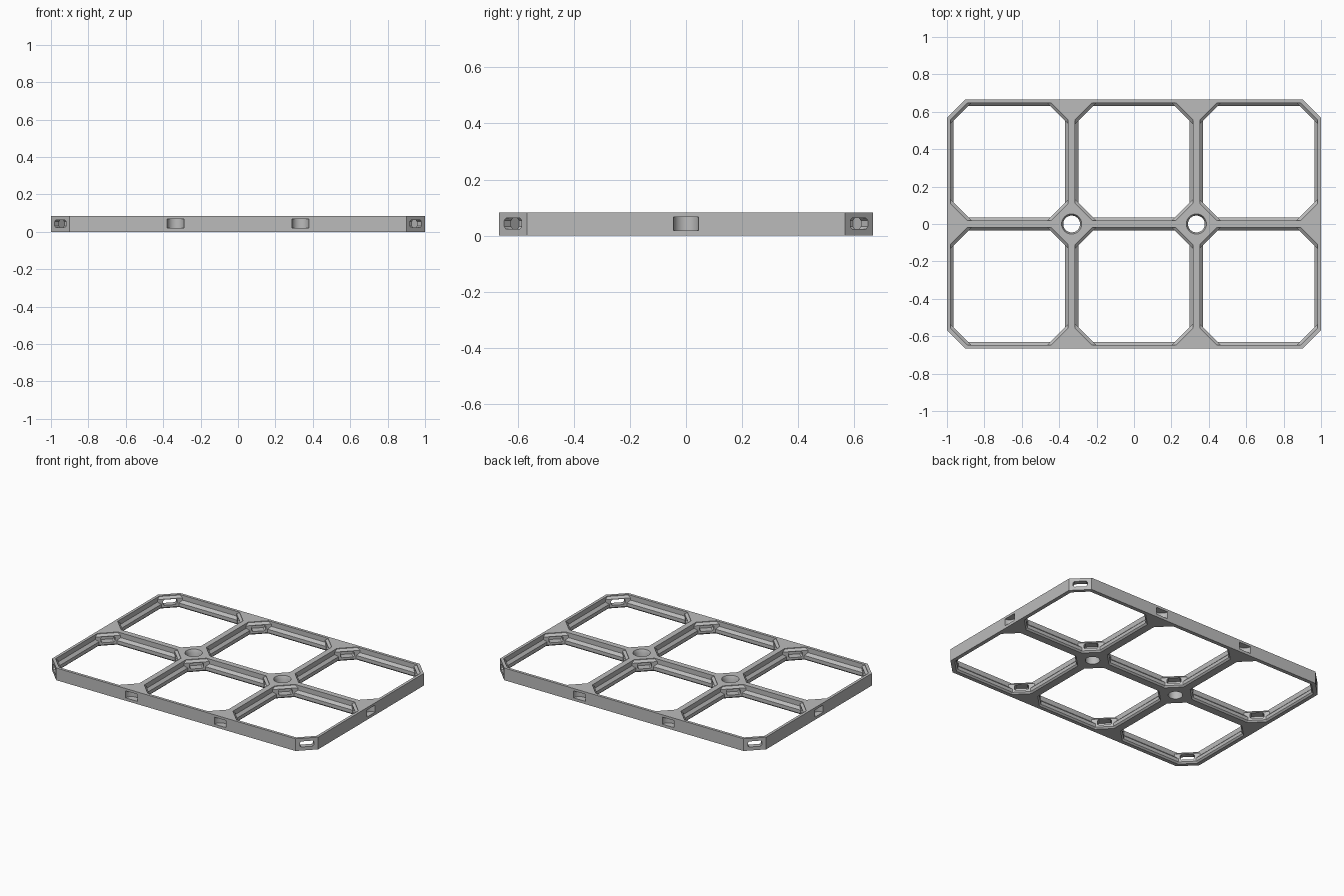
import bpy, bmesh, math
from mathutils import Matrix, Vector

if "Cube" in bpy.data.objects:
    bpy.data.objects.remove(bpy.data.objects["Cube"])

COLS, ROWS = 3, 2
PITCH = 2 / COLS
HEIGHT = 0.083
HALF_X, HALF_Y = PITCH * COLS / 2, PITCH * ROWS / 2

grey = bpy.data.materials.new("plain grey")
grey.use_nodes = True
grey.diffuse_color = (0.5, 0.5, 0.5, 1)
grey.node_tree.nodes["Principled BSDF"].inputs["Base Color"].default_value = (0.5, 0.5, 0.5, 1)


def octagon(hx, hy, cut):
    """Rectangle with cut corners, counterclockwise."""
    return [(hx, cut - hy), (hx, hy - cut), (hx - cut, hy), (cut - hx, hy),
            (-hx, hy - cut), (-hx, cut - hy), (cut - hx, -hy), (hx - cut, -hy)]


def circle(r, n=40):
    return [(r * math.cos(2 * math.pi * i / n), r * math.sin(2 * math.pi * i / n)) for i in range(n)]


def loft(bm, layers, matrix=Matrix()):
    """Closed solid through stacked outlines given as (z, points)."""
    rings = [[bm.verts.new(matrix @ Vector((x, y, z))) for x, y in pts] for z, pts in layers]
    n = len(rings[0])
    for low, high in zip(rings, rings[1:]):
        for i in range(n):
            j = (i + 1) % n
            bm.faces.new((low[i], low[j], high[j], high[i]))
    bm.faces.new(rings[0][::-1])
    bm.faces.new(rings[-1])


def finish(bm, name):
    bmesh.ops.recalc_face_normals(bm, faces=bm.faces)
    mesh = bpy.data.meshes.new(name)
    bm.to_mesh(mesh)
    bm.free()
    mesh.materials.append(grey)
    obj = bpy.data.objects.new(name, mesh)
    bpy.context.collection.objects.link(obj)
    return obj


def carve(target, bm, name):
    cutter = finish(bm, name)
    cutter.hide_render = True
    mod = target.modifiers.new(name, 'BOOLEAN')
    mod.operation = 'DIFFERENCE'
    mod.solver = 'EXACT'
    mod.object = cutter
    bpy.context.view_layer.objects.active = target
    bpy.ops.object.modifier_apply(modifier=mod.name)
    bpy.data.objects.remove(cutter)


# Solid panel with cut corners
bm = bmesh.new()
outline = octagon(HALF_X, HALF_Y, 0.1)
loft(bm, [(0, outline), (HEIGHT, outline)])
panel = finish(bm, "grid_panel")

cells = [((c + 0.5) * PITCH - HALF_X, (r + 0.5) * PITCH - HALF_Y)
         for c in range(COLS) for r in range(ROWS)]

# Cell openings: (height, side wall half width, corner wall depth)
profile = [(-0.01, 0.026, 0.136), (0, 0.026, 0.136), (0.01, 0.036, 0.15),
           (0.033, 0.036, 0.15), (0.05, 0.019, 0.15), (0.066, 0.019, 0.15),
           (HEIGHT - 0.004, 0.019, 0.128), (0.1, 0.019, 0.128)]
bm = bmesh.new()
for x, y in cells:
    layers = []
    for z, wall, corner in profile:
        half = PITCH / 2 - wall
        layers.append((z, octagon(half, half, corner - 2 * wall)))
    loft(bm, layers, Matrix.Translation((x, y, 0)))
carve(panel, bm, "cell_cutter")

# Countersunk screw holes at the inner crossings
bm = bmesh.new()
for c in range(1, COLS):
    for r in range(1, ROWS):
        loft(bm, [(-0.01, circle(0.045)), (HEIGHT - 0.02, circle(0.045)),
                  (HEIGHT, circle(0.054)), (0.1, circle(0.054))],
             Matrix.Translation((c * PITCH - HALF_X, r * PITCH - HALF_Y, 0)))
carve(panel, bm, "screw_hole_cutter")

# Round connector pockets on the outer edges
bm = bmesh.new()
spots = [(c * PITCH - HALF_X, s * HALF_Y) for c in range(1, COLS) for s in (-1, 1)]
spots += [(s * HALF_X, r * PITCH - HALF_Y) for r in range(1, ROWS) for s in (-1, 1)]
for x, y in spots:
    loft(bm, [(0.019, circle(0.045)), (0.067, circle(0.045))], Matrix.Translation((x, y, 0)))
carve(panel, bm, "edge_pocket_cutter")

# Slots in every cell corner; they pass through at the panel corners
bm = bmesh.new()
slot = octagon(0.044, 0.019, 0.008)
for x, y in cells:
    for sx in (-1, 1):
        for sy in (-1, 1):
            out = Vector((sx, sy, 0)).normalized()
            side = Vector((0, 0, 1)).cross(out)
            frame = Matrix((side, (0, 0, 1), out)).transposed().to_4x4()
            node = Vector((x + sx * PITCH / 2, y + sy * PITCH / 2, 0.043))
            loft(bm, [(-0.15, slot), (-0.058, slot)], Matrix.Translation(node) @ frame)
carve(panel, bm, "corner_slot_cutter")

# Smooth round walls, crisp edges
bpy.ops.object.select_all(action='DESELECT')
panel.select_set(True)
bpy.context.view_layer.objects.active = panel
bpy.ops.object.shade_smooth_by_angle(angle=math.radians(25))
